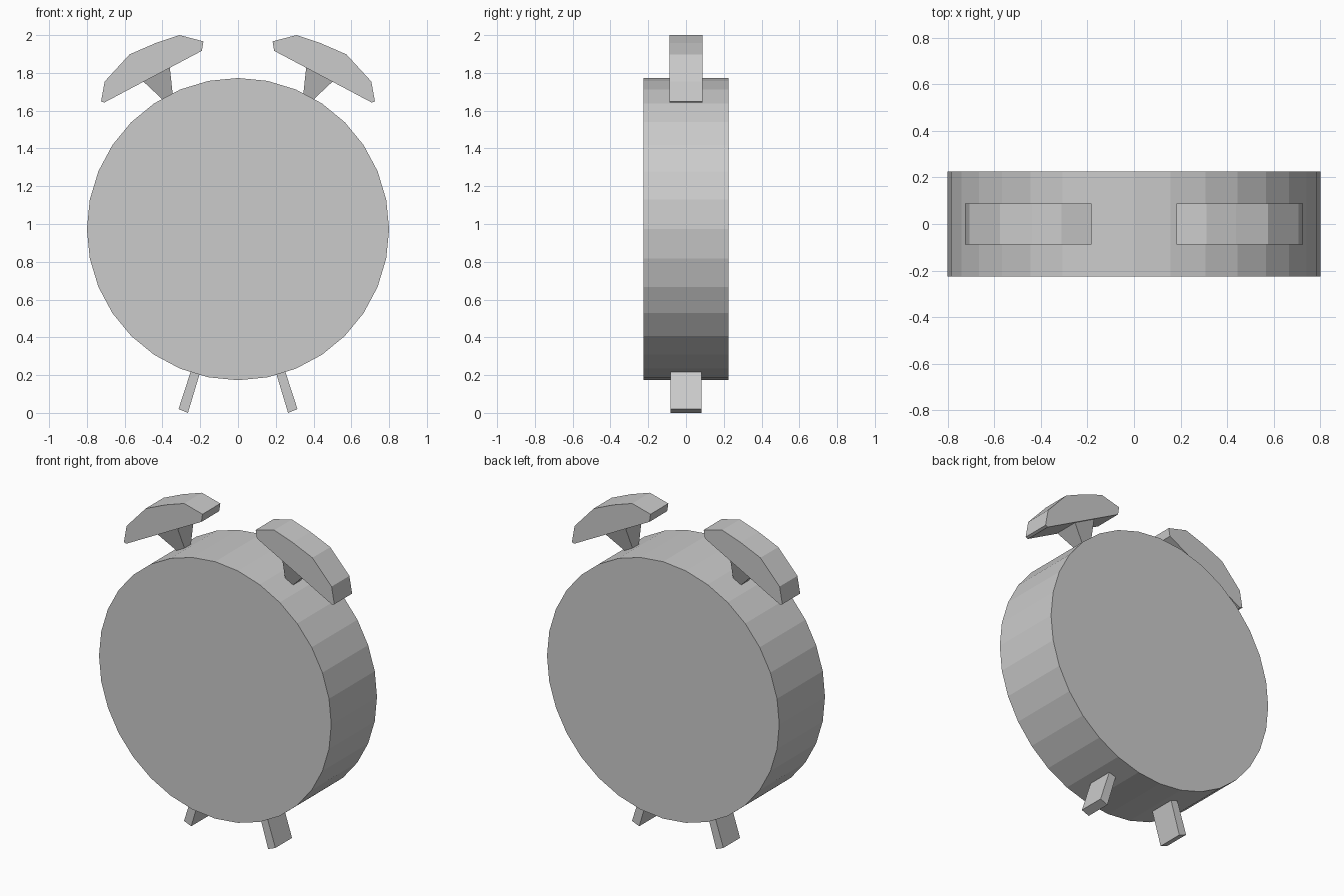
import bpy, bmesh, math
from mathutils import Vector

if "Cube" in bpy.data.objects:
    bpy.data.objects.remove(bpy.data.objects["Cube"])


def finish(name, bm):
    bmesh.ops.recalc_face_normals(bm, faces=bm.faces)
    me = bpy.data.meshes.new(name)
    bm.to_mesh(me)
    bm.free()
    ob = bpy.data.objects.new(name, me)
    bpy.context.collection.objects.link(ob)
    return ob


def slab(name, profile, half, side):
    """Extrude an xz profile through y, mirrored by side (+1 / -1)."""
    bm = bmesh.new()
    face = bm.faces.new([bm.verts.new((side * x, -half, z)) for x, z in profile])
    ext = bmesh.ops.extrude_face_region(bm, geom=[face])
    bmesh.ops.translate(bm, vec=(0, 2 * half, 0),
                        verts=[g for g in ext["geom"] if isinstance(g, bmesh.types.BMVert)])
    return finish(name, bm)


def frustum(name, lo, hi, r_lo, r_hi, side):
    """Square tapered post between two xz points."""
    a, b = Vector((side * lo[0], 0, lo[1])), Vector((side * hi[0], 0, hi[1]))
    across = (b - a).normalized().cross(Vector((0, 1, 0)))
    bm = bmesh.new()
    rings = []
    for c, r in ((a, r_lo), (b, r_hi)):
        rings.append([bm.verts.new(c + across * r * u + Vector((0, r * v, 0)))
                      for u, v in ((-1, -1), (1, -1), (1, 1), (-1, 1))])
    for ring in rings:
        bm.faces.new(ring)
    for i in range(4):
        j = (i + 1) % 4
        bm.faces.new((rings[0][i], rings[0][j], rings[1][j], rings[1][i]))
    return finish(name, bm)


# Round clock body, 32 flat sides
R, CZ = 0.8, 0.973
slab("clock_body", [(R * math.cos(math.tau * i / 32), CZ + R * math.sin(math.tau * i / 32))
                    for i in range(32)], 0.225, 1)

BELL = [(0.183, 1.967), (0.31, 2.0), (0.438, 1.957), (0.574, 1.898), (0.706, 1.754),
        (0.725, 1.649), (0.708, 1.643), (0.191, 1.917)]
LEG = [(0.195, 0.234), (0.242, 0.244), (0.315, 0.02), (0.265, 0.0)]

# Bells, their posts and the feet, on both sides
for side, tag in ((-1, "left"), (1, "right")):
    slab(tag + "_bell", BELL, 0.0875, side)
    frustum(tag + "_bell_post", (0.363, 1.653), (0.436, 1.80), 0.022, 0.083, side)
    slab(tag + "_foot", LEG, 0.082, side)
